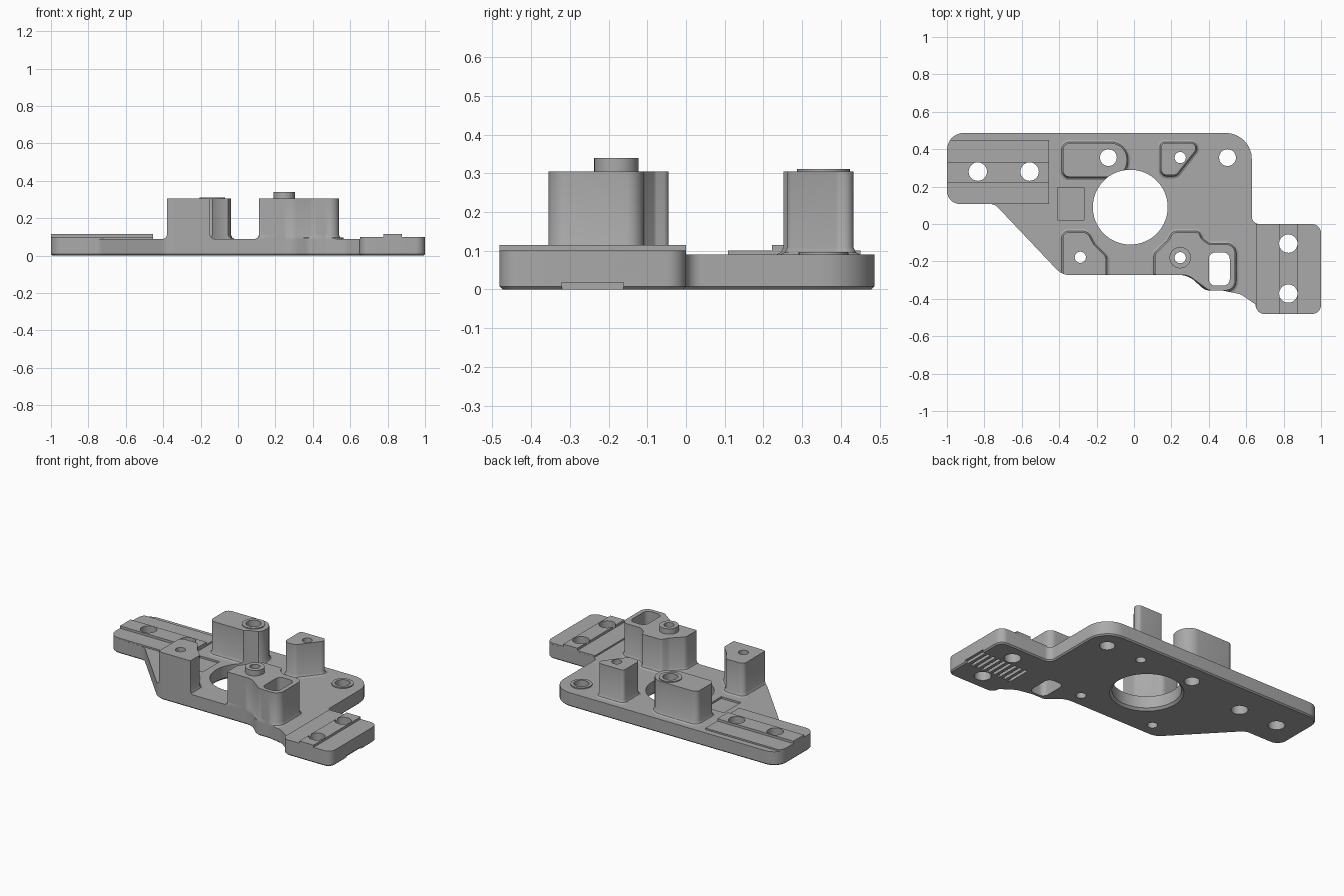
import bpy, bmesh, math
from mathutils import Vector

if "Cube" in bpy.data.objects:
    bpy.data.objects.remove(bpy.data.objects["Cube"])

grey = bpy.data.materials.new("mid grey")
grey.diffuse_color = (0.40, 0.40, 0.40, 1)
grey.use_nodes = True
grey.node_tree.nodes["Principled BSDF"].inputs["Base Color"].default_value = grey.diffuse_color


def rounded(corners, steps=8):
    """Clockwise outline from (x, y, radius) corners."""
    out, n = [], len(corners)
    for i, (x, y, r) in enumerate(corners):
        p = Vector((x, y))
        if r == 0:
            out.append(p)
            continue
        a = (Vector(corners[i - 1][:2]) - p).normalized()
        b = (Vector(corners[(i + 1) % n][:2]) - p).normalized()
        half = a.angle(b) / 2
        c = p + (a + b).normalized() * r / math.sin(half)
        s = p + a * r / math.tan(half) - c
        e = p + b * r / math.tan(half) - c
        sweep = s.angle_signed(e)            # positive is clockwise
        for k in range(steps + 1):
            t = -sweep * k / steps
            out.append(c + Vector((s.x * math.cos(t) - s.y * math.sin(t),
                                   s.x * math.sin(t) + s.y * math.cos(t))))
    return out


def circle(x, y, r, n=48):
    return [Vector((x + r * math.cos(-2 * math.pi * i / n),
                    y + r * math.sin(-2 * math.pi * i / n))) for i in range(n)]


def rect(x0, x1, y0, y1, r=0):
    return rounded([(x0, y1, r), (x1, y1, r), (x1, y0, r), (x0, y0, r)])


def offset(pts, d):
    """Move a clockwise outline outward by d."""
    out = []
    for i, p in enumerate(pts):
        a = (p - pts[i - 1]).normalized()
        b = (pts[(i + 1) % len(pts)] - p).normalized()
        na, nb = Vector((-a.y, a.x)), Vector((-b.y, b.x))
        m = (na + nb).normalized()
        out.append(p + m * d / max(0.5, m.dot(na)))
    return out


def loft(bm, levels):
    """Closed solid through (outline, z) levels."""
    rings = [[bm.verts.new((p.x, p.y, z)) for p in o] for o, z in levels]
    faces = [bm.faces.new(rings[0]), bm.faces.new(rings[-1])]
    n = len(rings[0])
    for lo, hi in zip(rings, rings[1:]):
        for i in range(n):
            j = (i + 1) % n
            faces.append(bm.faces.new((lo[i], lo[j], hi[j], hi[i])))
    bmesh.ops.recalc_face_normals(bm, faces=faces)


def make(name, solids):
    bm = bmesh.new()
    for levels in solids:
        loft(bm, levels)
    me = bpy.data.meshes.new(name)
    bm.to_mesh(me)
    bm.free()
    ob = bpy.data.objects.new(name, me)
    bpy.context.collection.objects.link(ob)
    me.materials.append(grey)
    return ob


def boolean(ob, tool, op):
    mod = ob.modifiers.new(op, 'BOOLEAN')
    mod.operation, mod.object, mod.solver = op, tool, 'EXACT'
    bpy.context.view_layer.objects.active = ob
    bpy.ops.object.modifier_apply(modifier=mod.name)


# Base plate with a small chamfer along the bottom
outline = rounded([
    (-1, .487, .09), (.63, .487, .14), (.63, 0, .04), (1, 0, .05),
    (1, -.482, .05), (.65, -.482, .05), (.65, -.43, 0), (.57, -.375, .1),
    (.47, -.355, .05), (.38, -.355, .06), (.29, -.273, .12),
    (-.385, -.273, .1), (-.745, .107, .06), (-1, .107, .07)])
plate = make("base_plate", [[(offset(outline, -.008), 0), (outline, .008),
                             (outline, .09)]])
trim = make("trim_helper", [[(outline, .03), (outline, 1)]])

# Raised pads and rails on both arms
pads = [
    make("left_pad", [[(rect(-1.1, -.455, .108, .45), .08),
                       (rect(-1.1, -.455, .108, .45), .1)]]),
    make("left_rail", [[(rect(-1.1, -.455, .222, .33), .085),
                        (rect(-1.1, -.455, .222, .33), .115)]]),
    make("right_pad", [[(rect(.652, 1.1, -.6, -.0005), .08),
                        (rect(.652, 1.1, -.6, -.0005), .1)]]),
    make("right_rail", [[(rect(.777, .878, -.6, .1), .085),
                         (rect(.777, .878, -.6, .1), .115)]])]


# Posts with flared feet
def post(name, corners):
    o = rounded(corners)
    return make(name, [[(offset(o, .018), .08), (offset(o, .018), .09),
                        (offset(o, .007), .096), (o, .11), (o, .305)]])


posts = [
    post("back_left_post", [(-.38, .432, .035), (-.038, .432, .085),
                            (-.038, .252, .085), (-.38, .252, .035)]),
    post("back_right_post", [(.145, .432, .02), (.33, .432, .025),
                             (.33, .395, .03), (.225, .262, .03),
                             (.145, .262, .03)]),
    post("front_left_post", [(-.38, -.045, .03), (-.25, -.045, .04),
                             (-.215, -.11, .05), (-.15, -.175, .03),
                             (-.15, -.32, 0), (-.38, -.32, 0)]),
    post("front_right_post", [(.21, -.045, .03), (.345, -.045, .02),
                              (.36, -.08, .02), (.4, -.11, .03),
                              (.54, -.11, .045), (.54, -.355, .05),
                              (.4, -.355, .05), (.29, -.273, .08),
                              (.112, -.273, .01), (.112, -.16, .04),
                              (.185, -.09, .04)])]
for ob in pads + posts:
    boolean(ob, trim, 'INTERSECT')


# Round bosses
def boss(name, x, y, r, z0, z1):
    return make(name, [[(circle(x, y, r), z0), (circle(x, y, r), z1)]])


bosses = [boss("locating_boss", .247, -.18, .057, .28, .34),
          boss("back_left_boss", -.137, .355, .068, .28, .311),
          boss("corner_boss", .5, .355, .064, .07, .097)]

# Through holes: screw holes, large bore and rounded slot
holes = [(-.835, .28, .049), (-.558, .28, .049), (.825, -.105, .049),
         (.825, -.372, .049), (.5, .355, .045), (-.137, .355, .045),
         (.247, .355, .03), (-.287, -.178, .03), (.247, -.18, .03)]
cuts = [[(circle(x, y, r, 32), -.1), (circle(x, y, r, 32), .6)]
        for x, y, r in holes]
bore = (-.02, .09)
cuts.append([(circle(*bore, .214, 96), -.1), (circle(*bore, .214, 96), 0),
             (circle(*bore, .2, 96), .014), (circle(*bore, .2, 96), .6)])
slot = rect(.4, .512, -.33, -.152, .035)
cuts.append([(slot, -.1), (slot, .6)])
cutter = make("hole_cutter", cuts)
for ob in [plate] + pads + posts + bosses:
    boolean(ob, cutter, 'DIFFERENCE')

# Shallow square recess on top and grip grooves underneath
recess = rect(-.408, -.268, .022, .195)
grooves = [[(recess, .078), (recess, .2)]]
for i in range(9):
    g = rect(.663 + i * .04, .683 + i * .04, -.32, -.162)
    grooves.append([(g, -.05), (g, .018)])
groove_cutter = make("groove_cutter", grooves)
boolean(plate, groove_cutter, 'DIFFERENCE')

for helper in (trim, cutter, groove_cutter):
    bpy.data.objects.remove(helper)

# Smooth the rounded walls, keep edges sharp
for ob in bpy.context.scene.objects:
    ob.data.materials.clear()
    ob.data.materials.append(grey)
    bpy.ops.object.select_all(action='DESELECT')
    ob.select_set(True)
    bpy.context.view_layer.objects.active = ob
    bpy.ops.object.shade_smooth_by_angle(angle=math.radians(30))
